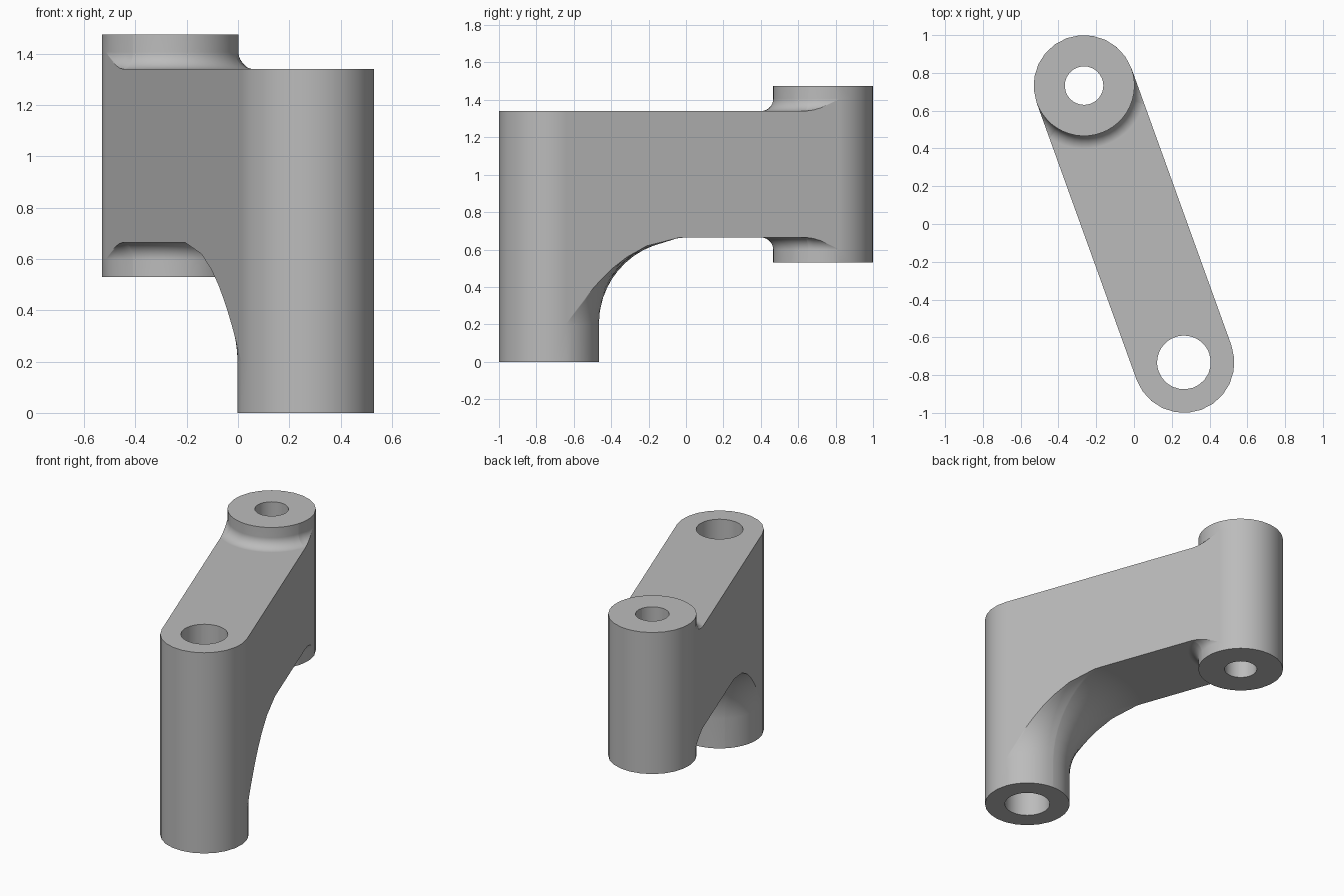
import bpy
import bmesh
from math import sin, cos, acos, asin, radians, degrees, atan2, hypot
from mathutils import Matrix

cube = bpy.data.objects.get("Cube")
if cube:
    bpy.data.objects.remove(cube, do_unlink=True)

# Shared dimensions: boss radius, web heights and half offset between axes
R = 0.267
WEB = (0.665, 1.34)
HALF = (-0.2645, 0.733)
LENGTH = 2 * hypot(*HALF)
STEPS = 10

# Each boss: bore radius, end heights (low, high), fillet radii (low, high)
BOSSES = [
    dict(bore=0.142, z=(0.0, 1.34), fillet=(0.465, 0.0)),
    dict(bore=0.102, z=(0.53, 1.475), fillet=(0.067, 0.067)),
]

bm = bmesh.new()


def add_face(points):
    bm.faces.new([bm.verts.new(p) for p in points])


def polar(end, phi, d, z):
    """Point around a boss axis; phi = 0 looks towards the other boss."""
    x, y = d * cos(radians(phi)), d * sin(radians(phi))
    return (x - LENGTH / 2, y, z) if end == 0 else (LENGTH / 2 - x, y, z)


def root_angle(end, level):
    """Angle at which the fillet starts being trimmed by the web side."""
    return degrees(asin(R / (R + BOSSES[end]["fillet"][level])))


def root_height(end, level):
    f = BOSSES[end]["fillet"][level]
    return WEB[level] + (f if level else -f)


def fillet_point(end, level, phi, t):
    f = BOSSES[end]["fillet"][level]
    if f == 0:
        return polar(end, phi, R, WEB[level])
    reach = min(R + f, R / max(abs(sin(radians(phi))), 0.001))
    a = t * acos(min(1, max(0, 1 - (reach - R) / f)))
    rise = -f * sin(a) if level else f * sin(a)
    return polar(end, phi, R + f - f * cos(a), root_height(end, level) + rise)


def front_angles(end):
    special = {s * root_angle(end, 0) for s in (-1, 1)}
    return sorted({k * 7.5 for k in range(-12, 13)} | special)


def pairs(seq):
    return list(zip(seq, seq[1:]))


# Bosses: walls, bores, end rings and fillets
for end, boss in enumerate(BOSSES):
    front = front_angles(end)
    back = [90 + 15 * k for k in range(13)]
    low, high = boss["z"]
    heights = [low, root_height(end, 0), root_height(end, 1), high]

    def wall(p, q, d, z0, z1):
        if z1 - z0 > 0.001:
            add_face([polar(end, p, d, z0), polar(end, q, d, z0),
                      polar(end, q, d, z1), polar(end, p, d, z1)])

    for p, q in pairs(front) + pairs(back):
        wall(p, q, boss["bore"], low, high)
        for z in (low, high):
            add_face([polar(end, p, R, z), polar(end, q, R, z),
                      polar(end, q, boss["bore"], z), polar(end, p, boss["bore"], z)])
    for p, q in pairs(back):
        for z0, z1 in pairs(heights):
            wall(p, q, R, z0, z1)
    for p, q in pairs(front):
        wall(p, q, R, heights[0], heights[1])
        wall(p, q, R, heights[2], heights[3])
        for level in (0, 1):
            if boss["fillet"][level]:
                for k in range(STEPS):
                    t, u = k / STEPS, (k + 1) / STEPS
                    add_face([fillet_point(end, level, p, t), fillet_point(end, level, q, t),
                              fillet_point(end, level, q, u), fillet_point(end, level, p, u)])


def root_arc(end, level):
    limit = root_angle(end, level) + 0.0001
    return [fillet_point(end, level, a, 1) for a in front_angles(end) if abs(a) <= limit]


def side_edge(end, level, side):
    """Trimmed fillet edge, from the boss tangent line out to the flat web."""
    limit = root_angle(end, level) - 0.0001
    angles = [a for a in reversed(front_angles(end)) if a >= limit]
    return [fillet_point(end, level, side * a, 1) for a in angles]


# Web: flat top and bottom, then the two tangent sides
for level in (0, 1):
    add_face(root_arc(0, level) + root_arc(1, level)[::-1])
for side in (-1, 1):
    add_face(side_edge(0, 0, side) + side_edge(1, 0, side)[::-1]
             + side_edge(1, 1, side) + side_edge(0, 1, side)[::-1])

# Weld, orient and turn into place
bmesh.ops.remove_doubles(bm, verts=bm.verts[:], dist=0.00005)
bmesh.ops.recalc_face_normals(bm, faces=bm.faces[:])
bm.transform(Matrix.Rotation(atan2(HALF[1], HALF[0]), 4, "Z"))
mesh = bpy.data.meshes.new("link_arm")
bm.to_mesh(mesh)
bm.free()

arm = bpy.data.objects.new("link_arm", mesh)
bpy.context.collection.objects.link(arm)

# Plain grey metal
grey = bpy.data.materials.new("plain_grey")
grey.use_nodes = True
colour = (0.5, 0.5, 0.5, 1)
grey.diffuse_color = colour
grey.node_tree.nodes["Principled BSDF"].inputs["Base Color"].default_value = colour
mesh.materials.append(grey)

# Smooth round walls, crisp rims, flat web
bpy.ops.object.select_all(action="DESELECT")
arm.select_set(True)
bpy.context.view_layer.objects.active = arm
bpy.ops.object.shade_smooth_by_angle(angle=radians(30))
weighted = arm.modifiers.new("flat_web_shading", "WEIGHTED_NORMAL")
weighted.keep_sharp = True
